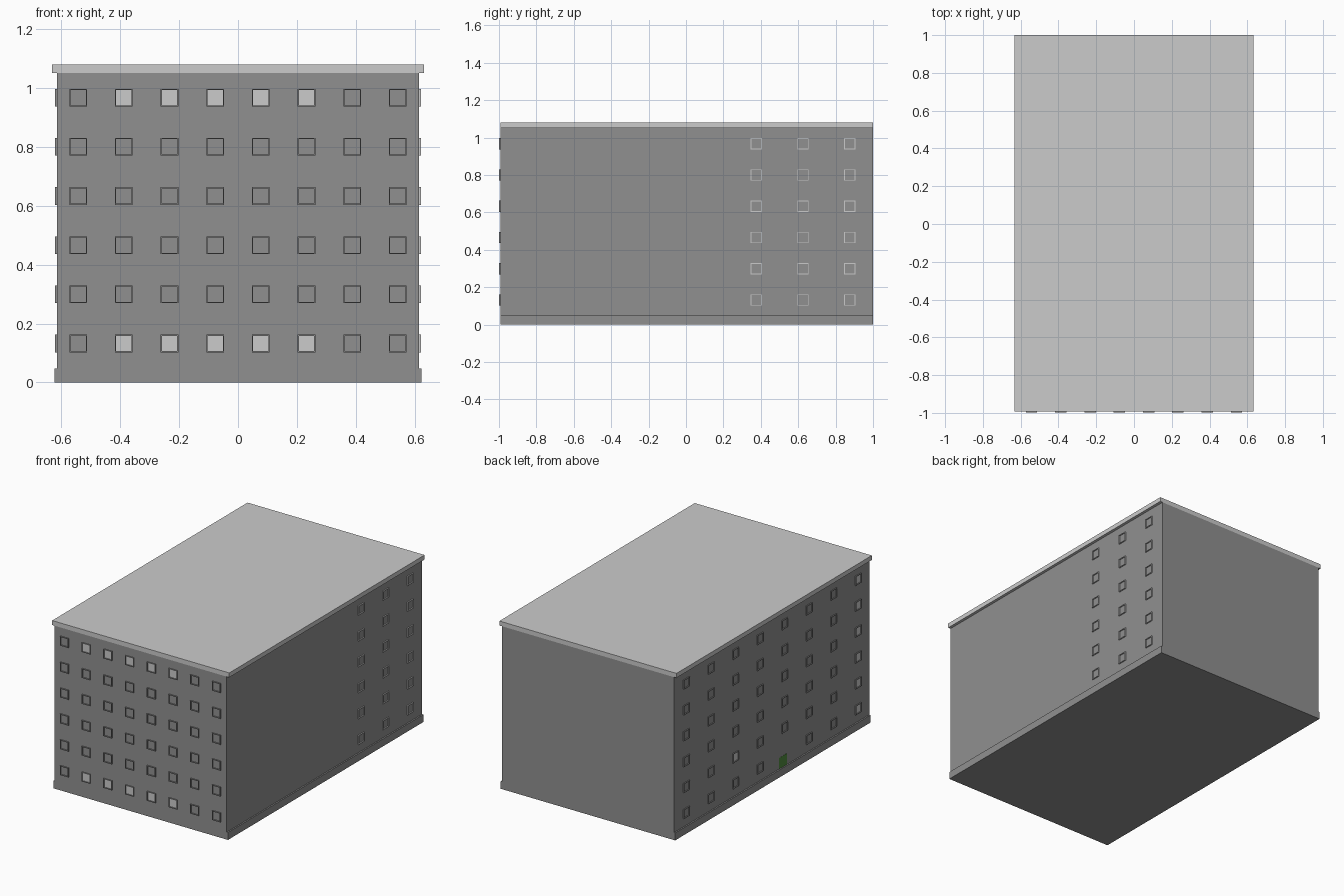
import bpy, bmesh
from mathutils import Vector

if "Cube" in bpy.data.objects:
    bpy.data.objects.remove(bpy.data.objects["Cube"])


def material(name, rgb):
    m = bpy.data.materials.new(name)
    m.diffuse_color = (*rgb, 1)
    m.use_nodes = True
    m.node_tree.nodes["Principled BSDF"].inputs["Base Color"].default_value = m.diffuse_color
    return m


WALL = material("wall_grey", (0.28, 0.28, 0.28))
GREEN = material("door_green", (0.08, 0.25, 0.05))


def boxes(name, spans, mat=None):
    """One object made of boxes, each given as (low corner, high corner)."""
    bm = bmesh.new()
    for lo, hi in spans:
        lo, hi = Vector(lo), Vector(hi)
        verts = bmesh.ops.create_cube(bm, size=1)["verts"]
        for v in verts:
            v.co = Vector((lo[i] + (v.co[i] + 0.5) * (hi[i] - lo[i]) for i in range(3)))
    mesh = bpy.data.meshes.new(name)
    bm.to_mesh(mesh)
    bm.free()
    obj = bpy.data.objects.new(name, mesh)
    bpy.context.collection.objects.link(obj)
    if mat:
        mesh.materials.append(mat)
    return obj


WX, FRONT, BACK = 0.614, -0.992, 1.0
HALF, BAR, OUT = 0.03, 0.004, 0.007
ROWS = [0.132 + 0.167 * i for i in range(6)]
FRONT_COLS = [-0.5425 + 0.155 * i for i in range(8)]
SIDE_COLS = [-0.875 + 0.25 * i for i in range(8)]


def on_wall(side, u0, u1, z0, z1, out):
    """Box lying on a wall: u runs along the wall, out is how far it projects."""
    if side == "front":
        return (u0, FRONT - out, z0), (u1, FRONT + 0.002, z1)
    if side == "right":
        return (WX - 0.002, u0, z0), (WX + out, u1, z1)
    return (-WX - out, u0, z0), (-WX + 0.002, u1, z1)


def frames(side, spots):
    h, b = HALF, BAR
    out = []
    for u, z in spots:
        for a in (-h, h - b):
            out.append(on_wall(side, u + a, u + a + b, z - h, z + h, OUT))
            out.append(on_wall(side, u - h + b, u + h - b, z + a, z + a + b, OUT))
    return out


def panes(side, spots):
    r = HALF - BAR
    return [on_wall(side, u - r, u + r, z - r, z + r, 0.0008) for u, z in spots]


# Main block, side plinths and roof slab
boxes("walls", [((-WX, FRONT, 0), (WX, BACK, 1.051))], WALL)
boxes("plinth", [((s * 0.618 - 0.005, FRONT, 0), (s * 0.618 + 0.005, BACK, 0.048))
                 for s in (-1, 1)], WALL)
boxes("roof_slab", [((-0.632, FRONT, 1.051), (0.632, BACK, 1.08))])

# Window frames on the front, the right and the left
front = [(x, z) for x in FRONT_COLS for z in ROWS]
right = [(y, z) for y in SIDE_COLS[5:] for z in ROWS]
left = [(y, z) for y in SIDE_COLS for z in ROWS
        if not (y == SIDE_COLS[3] and z == ROWS[0])]
boxes("front_window_frames", frames("front", front), WALL)
boxes("right_window_frames", frames("right", right))
boxes("left_window_frames", frames("left", left), WALL)

# Light panes that show at the wall surface
boxes("front_panes", panes("front", [(x, z) for x in FRONT_COLS[1:6]
                                     for z in (ROWS[0], ROWS[5])]))
boxes("left_panes", panes("left", [(SIDE_COLS[0], z) for z in ROWS]
                          + [(SIDE_COLS[5], ROWS[1])]))

# Green door on the left side
boxes("door", [on_wall("left", -0.15, -0.07, 0.048, 0.12, 0.001)], GREEN)
